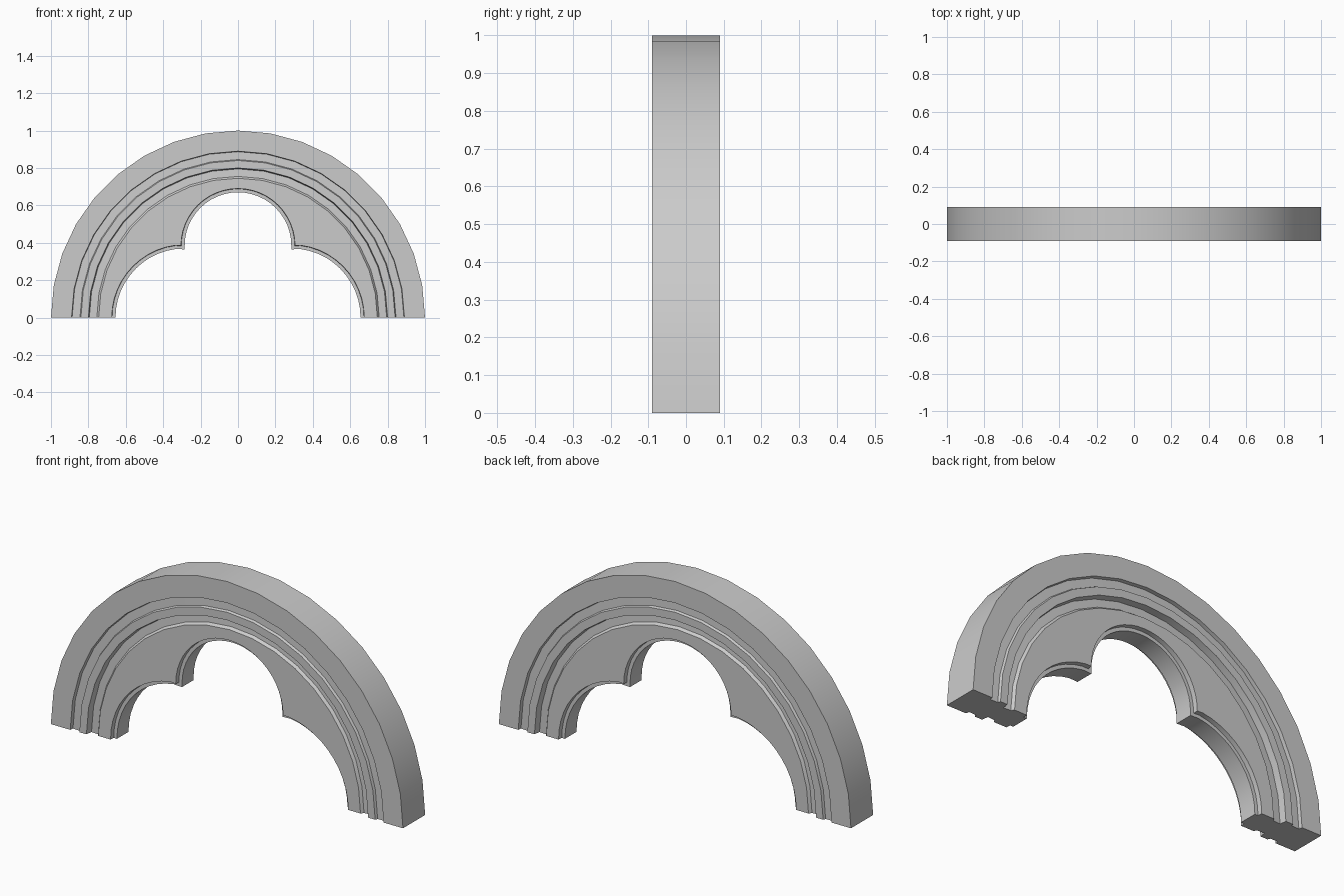
import bpy, bmesh
from math import sin, cos, pi, radians

cube = bpy.data.objects.get("Cube")
if cube:
    bpy.data.objects.remove(cube, do_unlink=True)

stone = bpy.data.materials.new("grey stone")
stone.use_nodes = True
stone.diffuse_color = (0.6, 0.6, 0.6, 1)
stone.node_tree.nodes["Principled BSDF"].inputs["Base Color"].default_value = (0.6, 0.6, 0.6, 1)


def arc(cx, cz, r, start, end, steps):
    angles = [radians(start + (end - start) * i / steps) for i in range(steps + 1)]
    return [(cx + r * cos(a), cz + r * sin(a)) for a in angles]


def trefoil(grow):
    """Three-lobed opening, from the left foot over the crown to the right foot."""
    half = arc(0.285, 0, 0.37 + grow, 0, 90, 12)
    half[-1] = (0.285 + grow, 0.365 + grow)
    half += arc(0, 0.385, 0.285 + grow, 0, 90, 12)
    half = [(x, max(z, 0)) for x, z in half]
    return half + [(-x, z) for x, z in reversed(half[:-1])]


# Moulding section: radius and half depth of each ring
section = [(1.0, 0.09), (0.89, 0.09), (0.887, 0.072), (0.845, 0.074), (0.84, 0.087),
           (0.80, 0.087), (0.795, 0.053), (0.755, 0.056), (0.745, 0.07)]
curves = [(arc(0, 0, r, 0, 180, 18), d) for r, d in section]

# Trefoil opening with its recessed lip
curves += [(trefoil(0.02), 0.07), (trefoil(0.018), 0.047), (trefoil(0), 0.047)]

# Front curves, then the same curves back out along the rear
bm = bmesh.new()
loops = [[bm.verts.new((x, -d, z)) for x, z in pts] for pts, d in curves]
loops += [[bm.verts.new((x, d, z)) for x, z in pts] for pts, d in reversed(curves)]

for i, a in enumerate(loops):
    b = loops[(i + 1) % len(loops)]
    if len(a) == len(b):
        for j in range(len(a) - 1):
            bm.faces.new((a[j], a[j + 1], b[j + 1], b[j]))
    else:
        # Flat web between the mouldings and the opening
        bm.faces.new(a + b[::-1])

# Flat feet
bm.faces.new([loop[0] for loop in loops])
bm.faces.new([loop[-1] for loop in loops])
bmesh.ops.recalc_face_normals(bm, faces=bm.faces)

mesh = bpy.data.meshes.new("trefoil_arch")
bm.to_mesh(mesh)
bm.free()
mesh.materials.append(stone)
arch = bpy.data.objects.new("trefoil_arch", mesh)
bpy.context.collection.objects.link(arch)

bpy.ops.object.select_all(action='DESELECT')
arch.select_set(True)
bpy.context.view_layer.objects.active = arch
bpy.ops.object.shade_smooth_by_angle(angle=radians(30))
